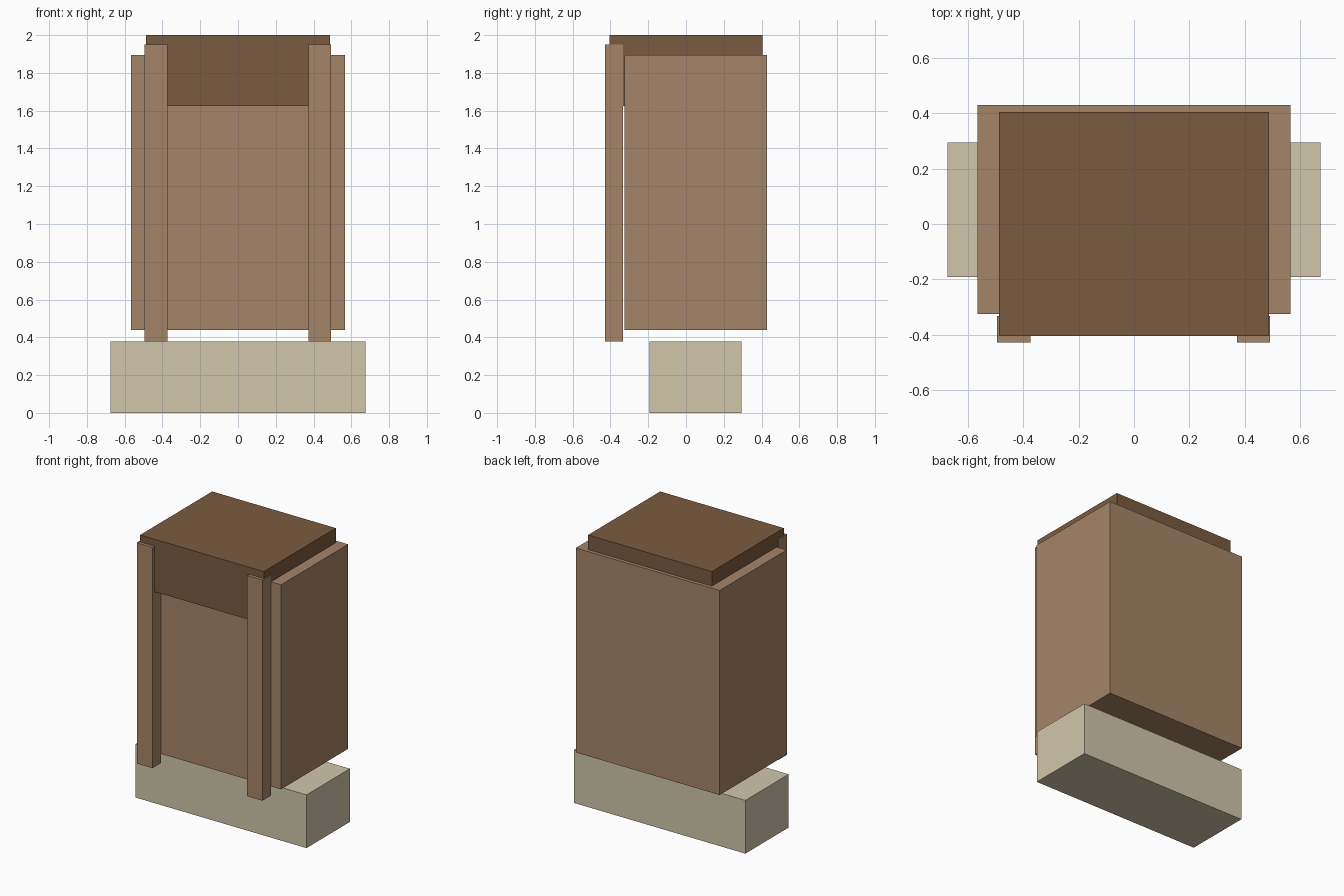
import bpy

if "Cube" in bpy.data.objects:
    bpy.data.objects.remove(bpy.data.objects["Cube"])


def material(name, rgb):
    mat = bpy.data.materials.new(name)
    mat.diffuse_color = (*rgb, 1)
    mat.use_nodes = True
    mat.node_tree.nodes["Principled BSDF"].inputs["Base Color"].default_value = mat.diffuse_color
    return mat


def box(name, x, y, z, mat):
    """Box spanning the given (min, max) ranges."""
    ranges = (x, y, z)
    bpy.ops.mesh.primitive_cube_add(size=1, location=[(a + b) / 2 for a, b in ranges])
    obj = bpy.context.object
    obj.name = obj.data.name = name
    obj.scale = [b - a for a, b in ranges]
    bpy.ops.object.transform_apply(location=False, rotation=False, scale=True)
    obj.data.materials.append(mat)
    return obj


wood = material("wood", (0.38, 0.235, 0.138))
dark_wood = material("dark_wood", (0.195, 0.105, 0.05))
stone = material("stone", (0.63, 0.565, 0.40))

# Stone plinth
box("base", (-0.674, 0.674), (-0.192, 0.295), (0, 0.379), stone)

# Main cabinet, raised slightly above the plinth
box("body", (-0.566, 0.566), (-0.325, 0.43), (0.44, 1.896), wood)

# Dark block sunk into the top of the body, overhanging at the front
box("top_block", (-0.487, 0.487), (-0.405, 0.405), (1.626, 2.0), dark_wood)

# Front posts
for name, x in (("left_post", (-0.494, -0.374)), ("right_post", (0.372, 0.492))):
    box(name, x, (-0.428, -0.333), (0.379, 1.95), wood)
